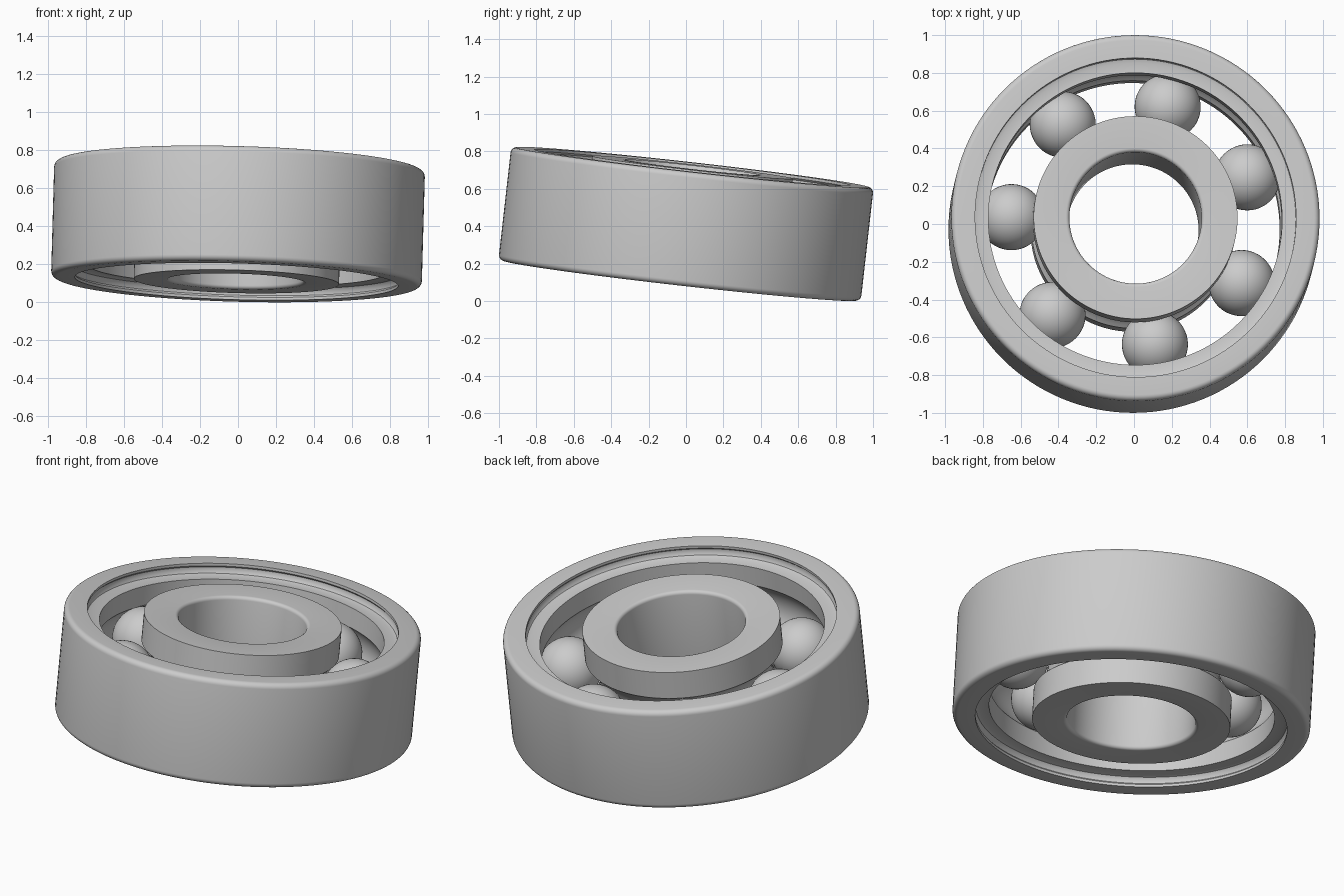
import bpy, bmesh, math
from mathutils import Matrix, Vector

if "Cube" in bpy.data.objects:
    bpy.data.objects.remove(bpy.data.objects["Cube"], do_unlink=True)

# Main sizes
HALF = 0.305
PITCH, BALL_R, RACE_R = 0.65, 0.175, 0.18
BALLS = 7

# The whole bearing leans slightly to the back and left
axis = Vector((0.028, 0.113, 1)).normalized()
tilt = Matrix.Translation((0, 0, 0.4125)) @ Vector((0, 0, 1)).rotation_difference(axis).to_matrix().to_4x4()

steel = bpy.data.materials.new("steel_grey")
steel.use_nodes = True
colour = (0.6, 0.6, 0.6, 1)
steel.diffuse_color = colour
steel.node_tree.nodes["Principled BSDF"].inputs["Base Color"].default_value = colour


def finish(bm, name, matrix, angle):
    mesh = bpy.data.meshes.new(name)
    bm.to_mesh(mesh)
    bm.free()
    mesh.materials.append(steel)
    obj = bpy.data.objects.new(name, mesh)
    bpy.context.collection.objects.link(obj)
    obj.matrix_world = matrix
    bpy.ops.object.select_all(action='DESELECT')
    obj.select_set(True)
    bpy.context.view_layer.objects.active = obj
    bpy.ops.object.shade_smooth_by_angle(angle=math.radians(angle))
    return obj


def arc(cx, cz, r, start, end, steps):
    """Points (radius, height) along an arc, angles in degrees."""
    out = []
    for i in range(steps + 1):
        a = math.radians(start + (end - start) * i / steps)
        out.append((cx + r * math.cos(a), cz + r * math.sin(a)))
    return out


def lathe(name, upper, race):
    """Spin a closed section: upper half, its mirror, then the ball groove."""
    section = upper + [(r, -z) for r, z in reversed(upper)] + race
    bm = bmesh.new()
    verts = [bm.verts.new((r, 0, z)) for r, z in section]
    edges = [bm.edges.new((v, verts[i - 1])) for i, v in enumerate(verts)]
    bmesh.ops.spin(bm, geom=verts + edges, cent=(0, 0, 0), axis=(0, 0, 1),
                   angle=math.tau, steps=128, use_merge=True)
    bmesh.ops.remove_doubles(bm, verts=bm.verts, dist=0.0001)
    bmesh.ops.recalc_face_normals(bm, faces=bm.faces)
    return finish(bm, name, tilt, 35)


# Outer ring: stepped inner rim with a seal groove, rounded outer edge
shoulder = 0.778
half_angle = math.degrees(math.acos((shoulder - PITCH) / RACE_R))
outer_upper = [(shoulder, 0.24), (0.83, 0.24), (0.85, 0.247), (0.86, 0.262),
               (0.86, 0.28), (0.85, 0.29), (0.85, HALF)]
outer_upper += arc(0.945, HALF - 0.03, 0.03, 90, 0, 6)
lathe("outer_ring", outer_upper, arc(PITCH, 0, RACE_R, -half_angle, half_angle, 16))

# Inner ring: plain collar with a softened bore edge
collar = 0.54
half_angle = math.degrees(math.acos((PITCH - collar) / RACE_R))
inner_upper = [(collar, HALF)] + arc(0.37, HALF - 0.02, 0.02, 90, 180, 5)
lathe("inner_ring", inner_upper, arc(PITCH, 0, RACE_R, 180 + half_angle, 180 - half_angle, 16))

# Balls evenly spaced round the race
for i in range(BALLS):
    a = math.radians(74) + math.tau * i / BALLS
    bm = bmesh.new()
    bmesh.ops.create_uvsphere(bm, u_segments=48, v_segments=24, radius=BALL_R)
    place = tilt @ Matrix.Translation((PITCH * math.cos(a), PITCH * math.sin(a), 0))
    finish(bm, f"ball_{i + 1}", place, 60)
